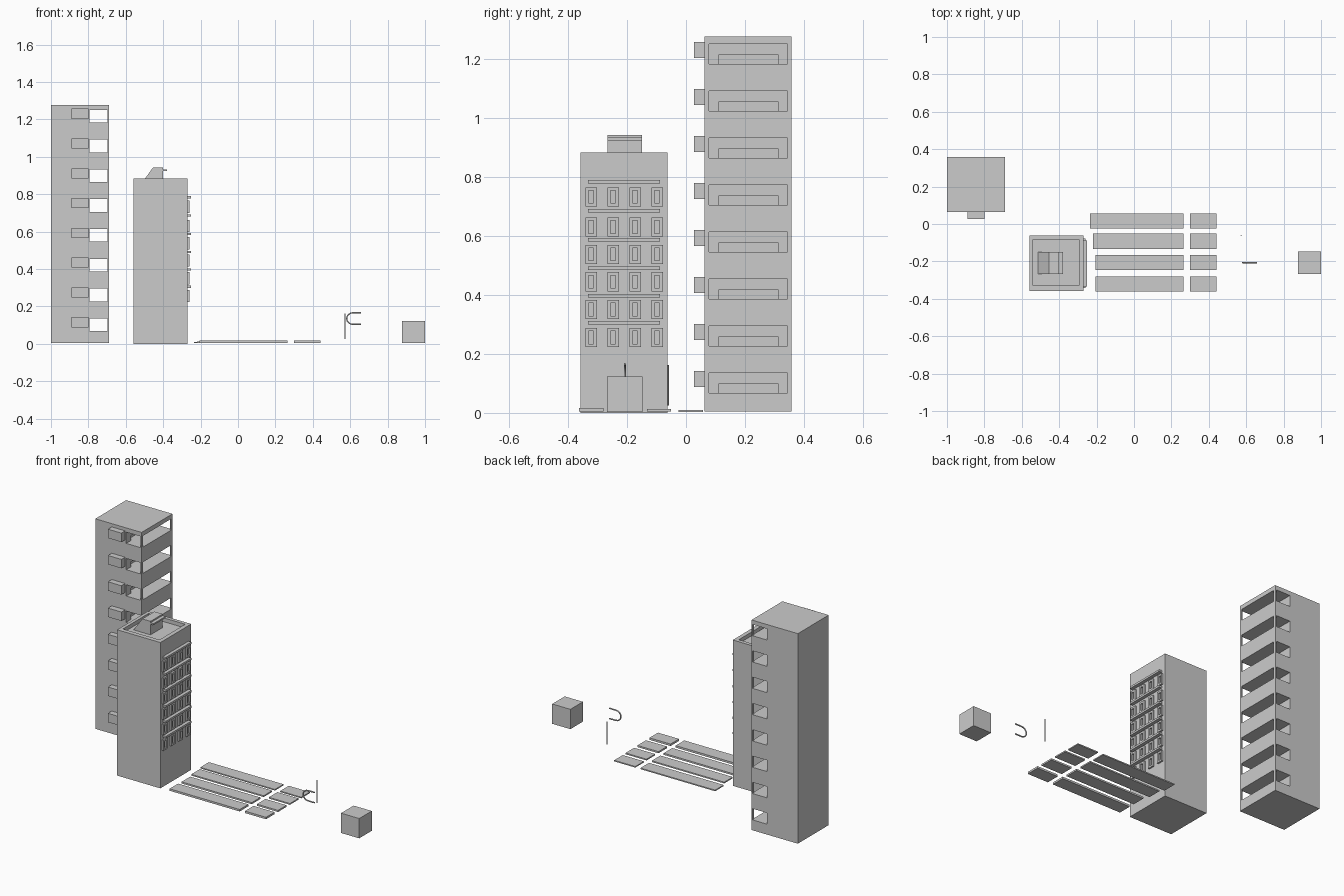
import bpy, bmesh, math

cube = bpy.data.objects.get("Cube")
if cube:
    bpy.data.objects.remove(cube, do_unlink=True)

grey = bpy.data.materials.new("concrete_grey")
grey.use_nodes = True
grey.diffuse_color = (0.6, 0.6, 0.6, 1)
grey.node_tree.nodes["Principled BSDF"].inputs["Base Color"].default_value = (0.6, 0.6, 0.6, 1)


def boxes(name, spans):
    """One object made of boxes, each given as (x range, y range, z range)."""
    bm = bmesh.new()
    for span in spans:
        verts = bmesh.ops.create_cube(bm, size=1)["verts"]
        for v in verts:
            v.co = [(lo + hi) / 2 + c * (hi - lo) for c, (lo, hi) in zip(v.co, span)]
    return finish(name, bm)


def finish(name, bm):
    bmesh.ops.recalc_face_normals(bm, faces=bm.faces)
    mesh = bpy.data.meshes.new(name)
    bm.to_mesh(mesh)
    bm.free()
    mesh.materials.append(grey)
    obj = bpy.data.objects.new(name, mesh)
    bpy.context.collection.objects.link(obj)
    return obj


def carve(target, cutters):
    """Subtract the cutters from the target, then discard them."""
    for cutter in cutters:
        cutter.hide_render = True
        mod = target.modifiers.new("opening", "BOOLEAN")
        mod.operation = "DIFFERENCE"
        mod.solver = "EXACT"
        mod.object = cutter
    graph = bpy.context.evaluated_depsgraph_get()
    mesh = bpy.data.meshes.new_from_object(target.evaluated_get(graph))
    target.modifiers.clear()
    target.data = mesh
    for cutter in cutters:
        bpy.data.objects.remove(cutter, do_unlink=True)


def extrude_profile(name, points, y0, y1):
    """Prism from an x-z outline."""
    bm = bmesh.new()
    face = bm.faces.new([bm.verts.new((x, y0, z)) for x, z in points])
    new = bmesh.ops.extrude_face_region(bm, geom=[face])["geom"]
    moved = [g for g in new if isinstance(g, bmesh.types.BMVert)]
    bmesh.ops.translate(bm, vec=(0, y1 - y0, 0), verts=moved)
    return finish(name, bm)


def tube(name, points, radius):
    curve = bpy.data.curves.new(name, "CURVE")
    curve.dimensions = "3D"
    curve.bevel_depth = radius
    curve.bevel_resolution = 1
    curve.use_fill_caps = True
    spline = curve.splines.new("POLY")
    spline.points.add(len(points) - 1)
    for p, co in zip(spline.points, points):
        p.co = (*co, 1)
    curve.materials.append(grey)
    obj = bpy.data.objects.new(name, curve)
    bpy.context.collection.objects.link(obj)
    return obj


# Tall tower with corner balconies open on three sides
floors = [0.073 + 0.1593 * i for i in range(8)]
tall = boxes("tall_tower", [((-1, -0.69), (0.063, 0.358), (0.01, 1.282))])
through = boxes("balcony_cutter",
                [((-0.793, -0.697), (0, 0.42), (z, z + 0.068)) for z in floors])
side = boxes("balcony_side_cutter",
             [((-0.75, -0.6), (0.078, 0.345), (z, z + 0.068)) for z in floors])
doors = boxes("balcony_door_cutter",
              [((-0.815, -0.75), (0.11, 0.313), (z, z + 0.03)) for z in floors])
carve(tall, [through, side, doors])
boxes("front_bays",
      [((-0.89, -0.8), (0.027, 0.063), (z + 0.02, z + 0.074)) for z in floors])

# Shorter tower with a sunken roof
short = boxes("short_tower", [((-0.56, -0.27), (-0.357, -0.062), (0.005, 0.888))])
carve(short, [boxes("roof_cutter", [((-0.54, -0.295), (-0.33, -0.084), (0.865, 1))])])

# Roof hut with a sloping back and a small canopy
extrude_profile("roof_hut",
                [(-0.514, 0.865), (-0.4, 0.865), (-0.4, 0.947), (-0.455, 0.947)],
                -0.266, -0.15)
boxes("hut_canopy", [((-0.4, -0.38), (-0.266, -0.15), (0.929, 0.938))])

# Window frames and ledges on the right wall
frames, ledges = [], []
window_tops = (0.77, 0.668, 0.575, 0.482, 0.388, 0.293)
ledge_tops = (0.794, 0.697, 0.598, 0.502, 0.408, 0.316)
for top, ledge in zip(window_tops, ledge_tops):
    ledges.append(((-0.27, -0.25), (-0.333, -0.088), (ledge - 0.012, ledge)))
    for col in range(4):
        y0, z0 = -0.341 + 0.0745 * col, top - 0.065
        y1, rim, depth = y0 + 0.039, 0.011, (-0.27, -0.26)
        frames += [(depth, (y0, y0 + rim), (z0, top)),
                   (depth, (y1 - rim, y1), (z0, top)),
                   (depth, (y0 + rim, y1 - rim), (z0, z0 + rim)),
                   (depth, (y0 + rim, y1 - rim), (top - rim, top))]
boxes("window_frames", frames)
boxes("window_ledges", ledges)

# Ground paving: four long strips, each with a short slab beside it
strips = ((-0.235, -0.025, 0.008, 0.015), (-0.22, -0.133, 0.01, 0.018),
          (-0.205, -0.247, 0.01, 0.02), (-0.205, -0.362, 0.01, 0.022))
boxes("long_paving", [((x, 0.265), (y, y + 0.082), (z0, z1)) for x, y, z0, z1 in strips])
boxes("short_paving", [((0.3, 0.441), (y, y + 0.082), (z0, z1)) for x, y, z0, z1 in strips])

# Pole, bent rail and loose block
tube("pole", [(0.573, -0.061, 0.03), (0.573, -0.061, 0.168)], 0.003)
bend = [(0.615 + 0.034 * math.cos(a), -0.207, 0.14 + 0.031 * math.sin(a))
        for a in (math.pi * (0.5 + i / 8) for i in range(9))]
tube("bent_rail", [(0.658, -0.207, 0.171), *bend, (0.658, -0.207, 0.109)], 0.004)
boxes("block", [((0.878, 1), (-0.268, -0.148), (0.008, 0.128))])

# Rest the lowest part on the ground
for obj in bpy.context.collection.objects:
    if obj.type in {"MESH", "CURVE"}:
        obj.location.z -= 0.005
